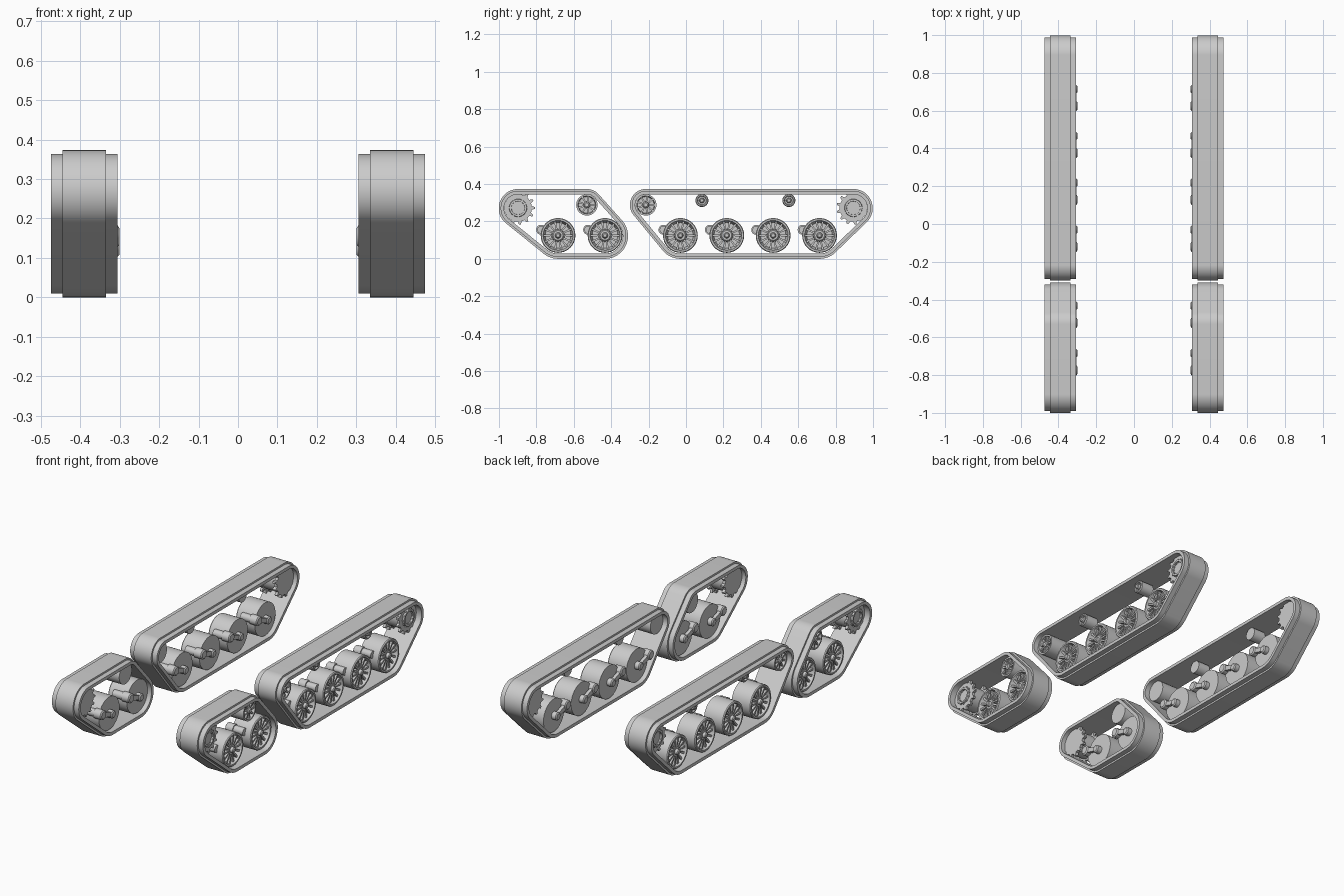
import bpy, bmesh, math
from mathutils import Vector

if "Cube" in bpy.data.objects:
    bpy.data.objects.remove(bpy.data.objects["Cube"], do_unlink=True)

grey = bpy.data.materials.new("plain_grey")
grey.use_nodes = True
grey.diffuse_color = (0.6, 0.6, 0.6, 1)
grey.node_tree.nodes["Principled BSDF"].inputs["Base Color"].default_value = (0.6, 0.6, 0.6, 1)

MID = 0.39          # centre of each track across x
TAU = math.tau


def finish(name, bm):
    """Turn a bmesh into an object, mirrored to the other side."""
    bmesh.ops.recalc_face_normals(bm, faces=bm.faces)
    mesh = bpy.data.meshes.new(name)
    bm.to_mesh(mesh)
    bm.free()
    mesh.materials.append(grey)
    ob = bpy.data.objects.new(name, mesh)
    bpy.context.collection.objects.link(ob)
    bpy.ops.object.select_all(action="DESELECT")
    ob.select_set(True)
    bpy.context.view_layer.objects.active = ob
    bpy.ops.object.shade_smooth_by_angle(angle=math.radians(35))
    ob.modifiers.new("other_side", "MIRROR").use_mirror_merge = False


def loft(bm, rings, cap=False, loop=False):
    """Skin rings of points; cap the ends or close the rings into a loop."""
    vs = [[bm.verts.new(p) for p in r] for r in rings]
    n = len(vs[0])
    for a, b in zip(vs, vs[1:] + (vs[:1] if loop else [])):
        for i in range(n):
            j = (i + 1) % n
            bm.faces.new((a[i], a[j], b[j], b[i]))
    if cap:
        bm.faces.new(vs[0])
        bm.faces.new(vs[-1][::-1])


def lathe(bm, c, profile, seg=32):
    """Spin (offset across x, radius) points around the axle at c = (y, z)."""
    loft(bm, [[(MID + a, c[0] + r * math.cos(TAU * i / seg), c[1] + r * math.sin(TAU * i / seg))
               for i in range(seg)] for a, r in profile], cap=True)


def prism(bm, outline, x0, x1):
    loft(bm, [[(MID + x, y, z) for y, z in outline] for x in (x0, x1)], cap=True)


def ribs(bm, c, count, r0, r1, w0, w1, x0, x1):
    """Radial spokes around c, from radius r0 to r1."""
    for k in range(count):
        t = TAU * k / count
        u, v = Vector((math.cos(t), math.sin(t))), Vector((-math.sin(t), math.cos(t)))
        o = Vector(c)
        prism(bm, [o + u * r0 - v * w0, o + u * r1 - v * w1,
                   o + u * r1 + v * w1, o + u * r0 + v * w0], x0, x1)


def belt(name, circles):
    """Belt stretched around circles (y, z, radius), with a raised middle band."""
    section = [(-.055, 0), (.055, 0), (.055, .01), (.084, .01),
               (.084, .028), (-.084, .028), (-.084, .01), (-.055, .01)]
    rings = []
    for x, inset in section:
        ring = []
        for i in range(120):
            n = Vector((math.cos(TAU * i / 120), math.sin(TAU * i / 120)))
            y, z, r = max(circles, key=lambda c: c[0] * n.x + c[1] * n.y + c[2])
            ring.append((MID + x, y + (r - inset) * n.x, z + (r - inset) * n.y))
        rings.append(ring)
    bm = bmesh.new()
    loft(bm, rings, loop=True)
    finish(name, bm)


def road_wheel(name, c):
    bm = bmesh.new()
    # dished drum, hub and spokes
    lathe(bm, c, [(-.06, .093), (.055, .093), (.06, .089), (.06, .08), (.02, .068), (.02, .02)])
    lathe(bm, c, [(.015, .036), (.045, .032), (.05, .026), (.05, .016), (.064, .014), (.068, .009)], 20)
    ribs(bm, c, 14, .03, .083, .004, .006, .015, .05)
    finish(name, bm)


def swing_arm(name, c):
    bm = bmesh.new()
    pivot = Vector((c[0] - .09, c[1] + .03))
    axle = Vector(c)
    lathe(bm, pivot, [(-.09, .02), (-.085, .027), (-.04, .027), (-.04, .021), (.02, .021)], 20)
    lathe(bm, axle, [(-.09, .016), (-.085, .022), (-.055, .022)], 20)
    d = (axle - pivot).normalized()
    s = Vector((-d.y, d.x))
    prism(bm, [pivot - s * .014, axle - s * .011, axle + s * .011, pivot + s * .014], -.085, -.066)
    finish(name, bm)


def idler(name, c):
    bm = bmesh.new()
    lathe(bm, c, [(-.055, .057), (.055, .057), (.055, .048), (.025, .044), (.025, .02)])
    lathe(bm, c, [(.02, .018), (.055, .016), (.06, .01)], 16)
    ribs(bm, c, 9, .012, .05, .004, .005, .02, .05)
    finish(name, bm)


def sprocket(name, c):
    bm = bmesh.new()
    lathe(bm, c, [(-.05, .066), (.05, .066), (.05, .044), (.035, .04), (.035, .015)])
    # toothed plates on both faces
    teeth = 13
    for x0, x1 in ((-.06, -.042), (.036, .05)):
        lathe(bm, c, [(x0, .074), (x1, .074)])
        ribs(bm, c, teeth, .07, .09, .011, .005, x0, x1)
    # bolted ring around the hub
    lathe(bm, c, [(.05, .048), (.06, .046), (.06, .036), (.036, .034)])
    ribs(bm, c, 12, .032, .052, .004, .004, .04, .056)
    finish(name, bm)


def return_roller(name, c):
    bm = bmesh.new()
    lathe(bm, c, [(-.035, .035), (.04, .035), (.045, .031), (.045, .025), (.035, .022), (.035, .01)], 24)
    lathe(bm, c, [(.03, .015), (.05, .013), (.054, .008)], 16)
    finish(name, bm)


# each unit: sprocket y, idler y, road wheel ys, return roller ys
units = {
    "front": (-.898, -.53, (-.684, -.433), ()),
    "rear": (.895, -.215, (-.03, .218, .466, .714), (.085, .55)),
}
for unit, (sy, iy, wheels, rollers) in units.items():
    belt(unit + "_track_belt", [(sy, .27, .103), (iy, .288, .085)] + [(y, .123, .123) for y in wheels])
    sprocket(unit + "_drive_sprocket", (sy, .272))
    idler(unit + "_idler_wheel", (iy, .288))
    for k, y in enumerate(wheels, 1):
        road_wheel(f"{unit}_road_wheel_{k}", (y, .125))
        swing_arm(f"{unit}_swing_arm_{k}", (y, .125))
    for k, y in enumerate(rollers, 1):
        return_roller(f"{unit}_return_roller_{k}", (y, .312))
